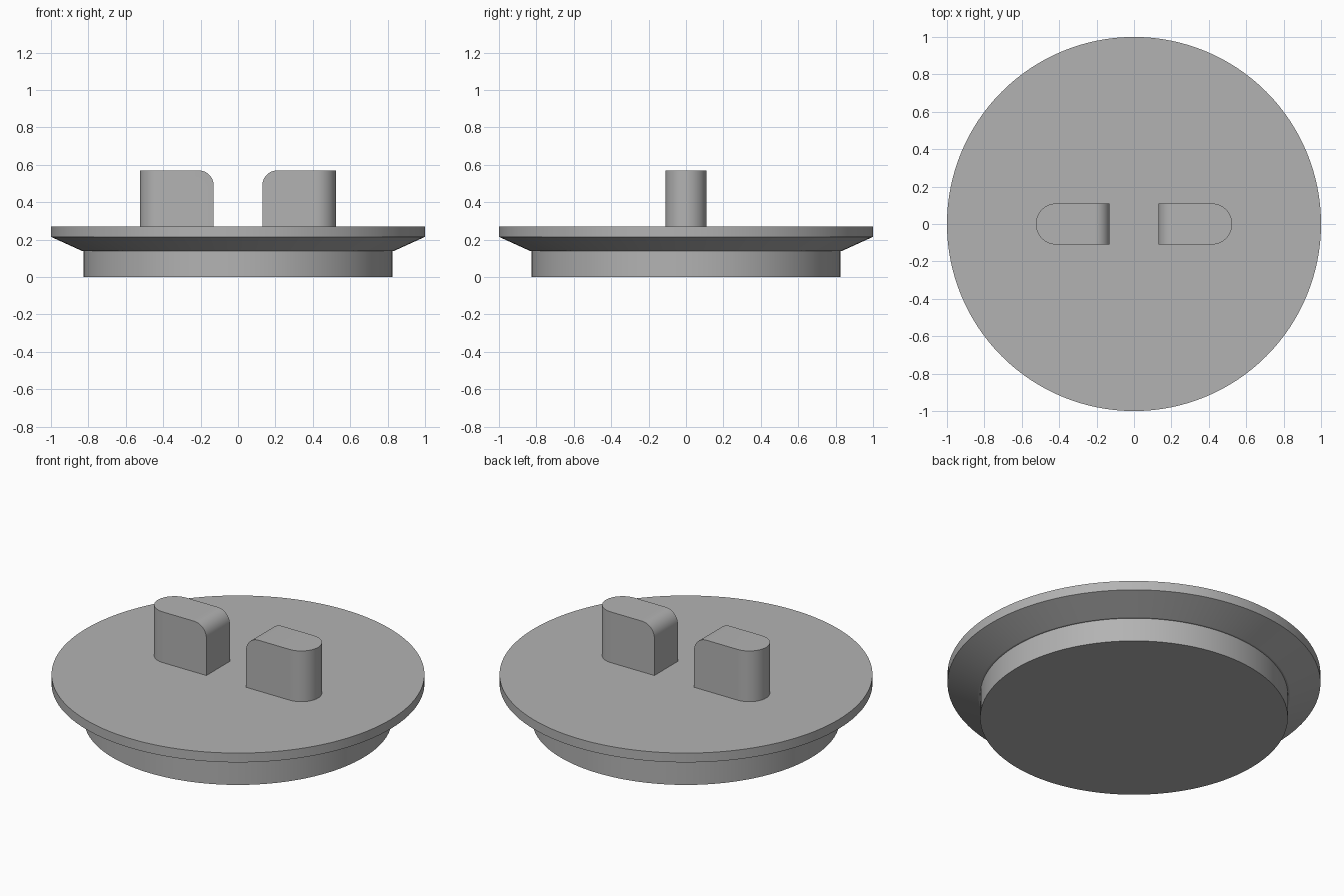
import bpy, bmesh, math

cube = bpy.data.objects.get("Cube")
if cube:
    bpy.data.objects.remove(cube, do_unlink=True)

grey = bpy.data.materials.new("plain grey")
grey.use_nodes = True
COLOUR = (0.45, 0.45, 0.45, 1)
grey.diffuse_color = COLOUR
grey.node_tree.nodes["Principled BSDF"].inputs["Base Color"].default_value = COLOUR


def finish(bm, name):
    bmesh.ops.recalc_face_normals(bm, faces=bm.faces)
    mesh = bpy.data.meshes.new(name)
    bm.to_mesh(mesh)
    bm.free()
    mesh.materials.append(grey)
    obj = bpy.data.objects.new(name, mesh)
    bpy.context.collection.objects.link(obj)
    bpy.ops.object.select_all(action="DESELECT")
    obj.select_set(True)
    bpy.context.view_layer.objects.active = obj
    bpy.ops.object.shade_smooth_by_angle(angle=math.radians(20))
    return obj


# Round lid: plug, flared underside and rim, turned from one profile
def make_lid(profile, sides=128):
    bm = bmesh.new()
    rings = []
    for radius, z in profile:
        rings.append([bm.verts.new((radius * math.cos(math.tau * i / sides),
                                    radius * math.sin(math.tau * i / sides), z))
                      for i in range(sides)])
    for low, high in zip(rings, rings[1:]):
        for i in range(sides):
            j = (i + 1) % sides
            bm.faces.new((low[i], low[j], high[j], high[i]))
    bm.faces.new(rings[0][::-1])
    bm.faces.new(rings[-1])
    return finish(bm, "lid")


# Grip lug: round outer end, square inner end with a rounded top edge
def make_lug(name, side):
    inner, outer, half, bottom, top = 0.13, 0.525, 0.11, 0.27, 0.57
    steps = 24
    outline = [(inner, -half)]
    for i in range(steps + 1):
        a = math.pi * (i / steps - 0.5)
        outline.append((outer - half + half * math.cos(a), half * math.sin(a)))
    outline.append((inner, half))

    bm = bmesh.new()
    base = bm.faces.new([bm.verts.new((side * x, y, bottom)) for x, y in outline])
    new = bmesh.ops.extrude_face_region(bm, geom=[base], use_keep_orig=True)["geom"]
    for v in new:
        if isinstance(v, bmesh.types.BMVert):
            v.co.z = top
    edge = [e for e in bm.edges
            if all(abs(v.co.x - side * inner) < 1e-4 and v.co.z > top - 1e-4
                   for v in e.verts)]
    bmesh.ops.bevel(bm, geom=edge, offset=0.08, offset_type="OFFSET",
                    segments=12, profile=0.5, affect="EDGES")
    return finish(bm, name)


make_lid([(0.825, 0), (0.825, 0.14), (0.835, 0.14), (1, 0.215), (1, 0.27)])
make_lug("left_grip_lug", 1)
make_lug("right_grip_lug", -1)
